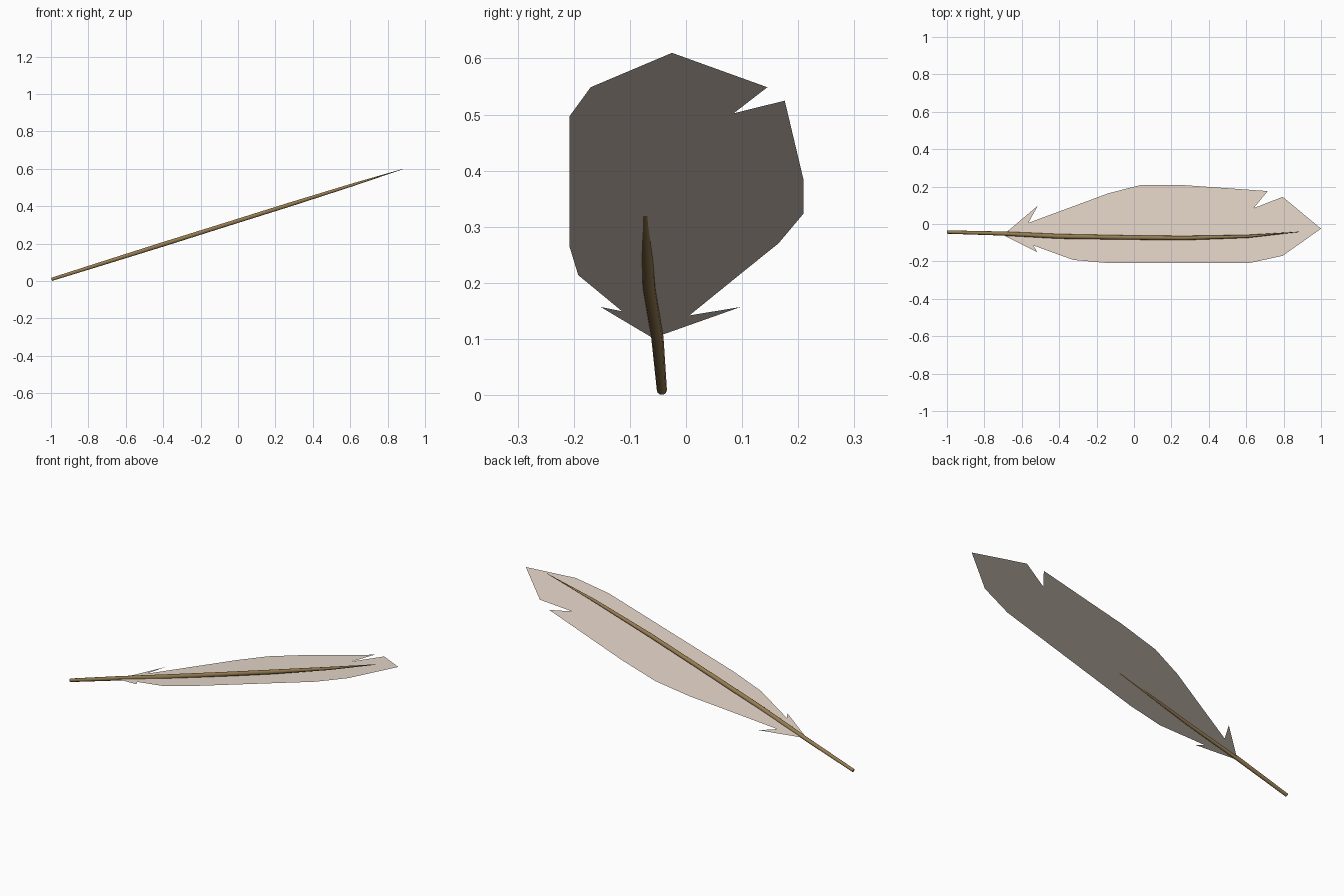
import bpy, bmesh, math
from mathutils import Vector

if "Cube" in bpy.data.objects:
    bpy.data.objects.remove(bpy.data.objects["Cube"])


def material(name, color):
    m = bpy.data.materials.new(name)
    m.diffuse_color = color
    m.use_nodes = True
    m.node_tree.nodes["Principled BSDF"].inputs["Base Color"].default_value = m.diffuse_color
    return m


def add_object(name, bm, mat):
    mesh = bpy.data.meshes.new(name)
    bm.to_mesh(mesh)
    bm.free()
    ob = bpy.data.objects.new(name, mesh)
    bpy.context.collection.objects.link(ob)
    mesh.materials.append(mat)
    return ob


# Vane: one flat, paper-thin outline with splits, on a sloping plane
outline = [
    (1.0, -0.025), (0.795, 0.145), (0.64, 0.085), (0.715, 0.176),
    (0.25, 0.209), (0.04, 0.209), (-0.135, 0.165), (-0.31, 0.10),
    (-0.565, 0.006), (-0.515, 0.097), (-0.70, -0.059), (-0.515, -0.152),
    (-0.54, -0.114), (-0.325, -0.192), (-0.15, -0.208), (0.62, -0.208),
    (0.795, -0.17),
]
bm = bmesh.new()
vane = bm.faces.new([bm.verts.new((x, y, 0.311 + 0.299 * x)) for x, y in outline])
bm.normal_update()
if vane.normal.z < 0:
    vane.normal_flip()
bmesh.ops.triangulate(bm, faces=[vane])
add_object("vane", bm, material("vane_tan", (0.80, 0.69, 0.60, 0.9)))

# Shaft: tapering round quill with a slight sideways bow (x, y, radius)
stations = [
    (-0.997, -0.043, 0.009), (-0.70, -0.051, 0.0110), (-0.40, -0.066, 0.0125),
    (-0.04, -0.072, 0.0115), (0.27, -0.075, 0.0115), (0.61, -0.066, 0.008),
    (0.88, -0.042, 0.001),
]
SIDES = 10
slope = 0.314
up = Vector((-slope, 0, 1)).normalized()
side = Vector((0, 1, 0))
bm = bmesh.new()
rings = []
for x, y, r in stations:
    c = Vector((x, y, 0.009 + slope * (x + 0.997)))
    angles = [2 * math.pi * i / SIDES for i in range(SIDES)]
    rings.append([bm.verts.new(c + r * (math.cos(a) * side + math.sin(a) * up))
                  for a in angles])
for a, b in zip(rings, rings[1:]):
    for i in range(SIDES):
        j = (i + 1) % SIDES
        bm.faces.new((a[i], a[j], b[j], b[i]))
bm.faces.new(rings[0])
bm.faces.new(rings[-1])
bmesh.ops.recalc_face_normals(bm, faces=bm.faces)
shaft = add_object("shaft", bm, material("quill_brown", (0.30, 0.20, 0.08, 1)))
bpy.context.view_layer.objects.active = shaft
shaft.select_set(True)
bpy.ops.object.shade_smooth_by_angle(angle=math.radians(40))
